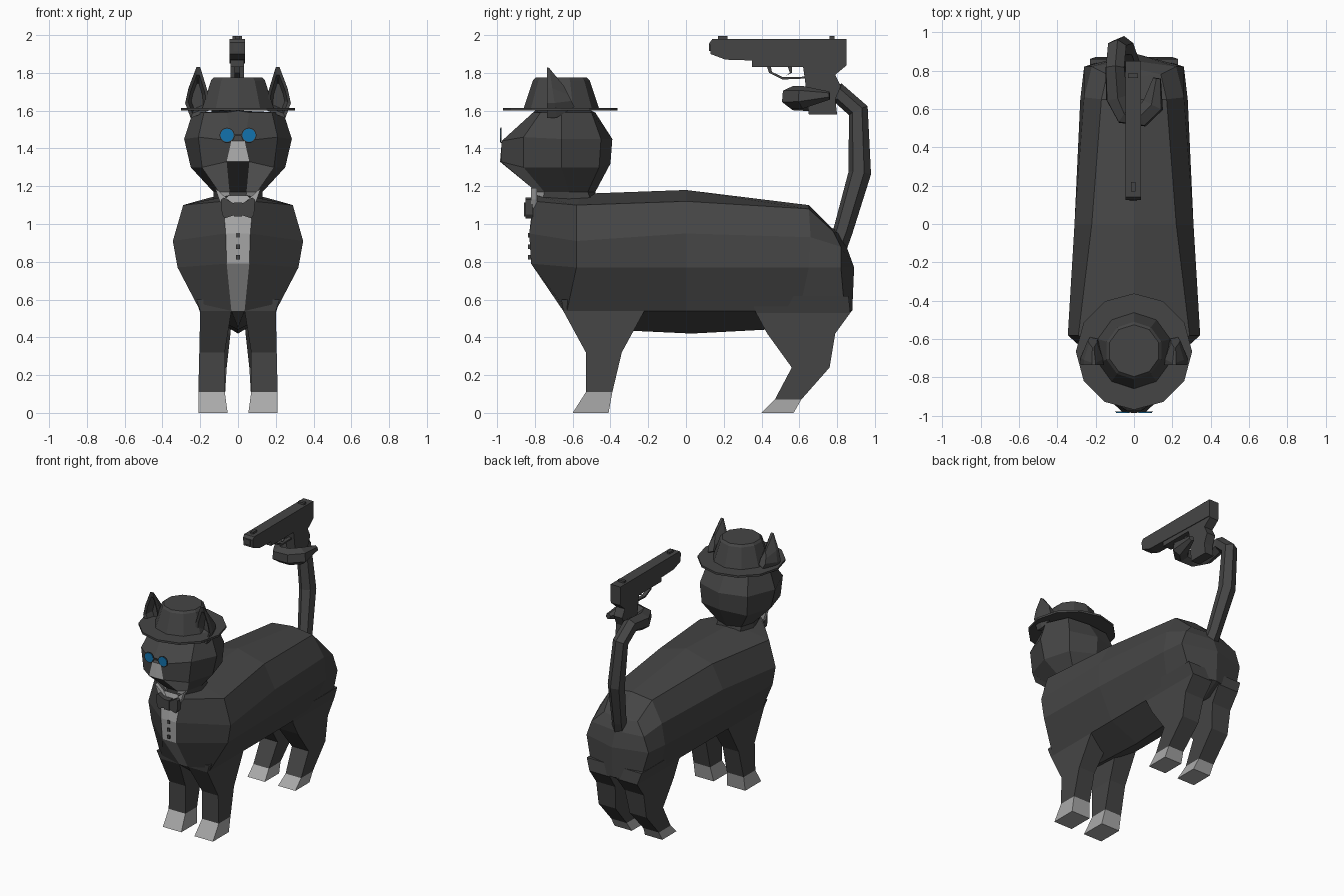
import bpy, bmesh, math
from mathutils import Matrix, Vector

cube = bpy.data.objects.get("Cube")
if cube:
    bpy.data.objects.remove(cube)


def material(name, rgb):
    m = bpy.data.materials.new(name)
    m.use_nodes = True
    m.diffuse_color = (*rgb, 1)
    m.node_tree.nodes["Principled BSDF"].inputs["Base Color"].default_value = (*rgb, 1)
    return m


DARK = material("charcoal", (.06, .06, .06))
LIGHT = material("light grey", (.4, .4, .4))
BLUE = material("lens blue", (.006, .17, .42))


def finish(name, bm, mats, rule=None):
    bmesh.ops.remove_doubles(bm, verts=bm.verts, dist=.0005)
    bmesh.ops.recalc_face_normals(bm, faces=bm.faces)
    if rule:
        for f in bm.faces:
            f.material_index = rule(f.calc_center_median())
    me = bpy.data.meshes.new(name)
    bm.to_mesh(me)
    bm.free()
    for m in mats:
        me.materials.append(m)
    ob = bpy.data.objects.new(name, me)
    bpy.context.collection.objects.link(ob)
    return ob


def skin(bm, rows, closed=False, caps=False):
    """Join rows of points with quads."""
    grid = [[bm.verts.new(p) for p in row] for row in rows]
    n = len(grid[0])
    for a, b in zip(grid, grid[1:]):
        for i in range(n if closed else n - 1):
            j = (i + 1) % n
            bm.faces.new((a[i], a[j], b[j], b[i]))
    if caps:
        bm.faces.new(grid[0])
        bm.faces.new(grid[-1])


def half_skin(name, rows, mats, rule=None):
    """Skin the +x half, then mirror it across the middle."""
    bm = bmesh.new()
    skin(bm, rows)
    bmesh.ops.remove_doubles(bm, verts=bm.verts, dist=.0005)
    bmesh.ops.mirror(bm, geom=bm.verts[:] + bm.edges[:] + bm.faces[:],
                     matrix=Matrix(), axis='X', merge_dist=.0005)
    return finish(name, bm, mats, rule)


def loft(name, rings, mats=(DARK,), rule=None):
    bm = bmesh.new()
    skin(bm, rings, True, True)
    return finish(name, bm, mats, rule)


def prism(name, outline, axis, lo, hi, mat=DARK):
    """Extrude a 2D outline along x or y."""
    place = (lambda p, d: (d, *p)) if axis == 'x' else (lambda p, d: (p[0], d, p[1]))
    return loft(name, [[place(p, d) for p in outline] for d in (lo, hi)], (mat,))


def box(name, x, y, z, mat=DARK):
    return prism(name, [(x[0], z[0]), (x[1], z[0]), (x[1], z[1]), (x[0], z[1])], 'y', *y, mat)


def disc(name, levels, cy, sides=10):
    turn = math.tau / sides
    return loft(name, [[(r * math.sin(i * turn), cy - r * math.cos(i * turn), z)
                        for i in range(sides)] for r, z in levels])


# Body: columns from chest to rump, each running from spine to belly
body = [
    [(0, -.8, 1.15), (0, -.81, 1.12), (0, -.83, .95), (0, -.82, .79), (0, -.65, .54), (0, -.55, .45)],
    [(.05, -.8, 1.15), (.08, -.8, 1.12), (.065, -.83, .95), (.06, -.82, .79), (.035, -.65, .54), (0, -.55, .45)],
    [(0, -.55, 1.16), (.29, -.58, 1.1), (.345, -.58, .91), (.32, -.58, .77), (.2, -.63, .54), (0, -.4, .44)],
    [(0, 0, 1.18), (.22, 0, 1.12), (.31, 0, .95), (.31, 0, .77), (.2, 0, .54), (0, .03, .42)],
    [(0, .65, 1.1), (.17, .65, 1.08), (.26, .66, .93), (.28, .65, .77), (.2, .6, .54), (0, .41, .44)],
    [(0, .77, .98), (.14, .78, .96), (.22, .82, .88), (.26, .82, .77), (.2, .84, .54), (0, .72, .46)],
    [(0, .79, .97), (0, .81, .95), (0, .85, .88), (0, .89, .77), (0, .88, .54), (0, .75, .46)],
]
half_skin("body", body, (DARK, LIGHT),
          lambda c: int(abs(c.x) < .05 and c.y < -.7 and c.z > .6))

# Legs: rings of (z, front y, back y, inner x, outer x)
front = [(.6, -.66, -.18, .04, .22), (.54, -.65, -.22, .035, .2), (.32, -.53, -.34, .07, .205),
         (.11, -.53, -.39, .07, .21), (0, -.6, -.41, .055, .21)]
hind = [(.62, .34, .86, .05, .23), (.53, .37, .87, .03, .2), (.42, .43, .79, .04, .2),
        (.24, .56, .76, .06, .2), (.07, .47, .61, .07, .2), (0, .4, .57, .055, .2)]
for part, rings, paw in (("front", front, .11), ("hind", hind, .07)):
    for side, s in (("left", 1), ("right", -1)):
        loft(f"{part}_{side}_leg",
             [[(s * xi, a, z), (s * xo, a, z), (s * xo, b, z), (s * xi, b, z)]
              for z, a, b, xi, xo in rings],
             (DARK, LIGHT), lambda c: int(c.z < paw))

# Head: levels from crown to chin, each running from nose to nape
head = [
    [(0, -.8, 1.6), (0, -.8, 1.6), (0, -.66, 1.6), (0, -.66, 1.6), (0, -.5, 1.6), (0, -.5, 1.6)],
    [(0, -.81, 1.59), (.06, -.81, 1.59), (.18, -.77, 1.59), (.24, -.66, 1.59), (.17, -.5, 1.59), (0, -.48, 1.59)],
    [(0, -.975, 1.44), (.035, -.975, 1.44), (.21, -.86, 1.46), (.285, -.66, 1.45), (.2, -.45, 1.45), (0, -.39, 1.45)],
    [(0, -.985, 1.33), (.06, -.98, 1.33), (.19, -.86, 1.3), (.25, -.66, 1.3), (.19, -.46, 1.3), (0, -.4, 1.32)],
    [(0, -.79, 1.17), (.045, -.79, 1.17), (.1, -.75, 1.17), (.13, -.62, 1.17), (.1, -.52, 1.17), (0, -.48, 1.17)],
    [(0, -.79, 1.12), (.04, -.79, 1.12), (.08, -.76, 1.12), (.13, -.62, 1.12), (.1, -.5, 1.12), (0, -.48, 1.12)],
]


def head_colour(c):
    bridge = abs(c.x) < .04 and 1.34 < c.z < 1.42 and c.y < -.9
    muzzle = .04 < abs(c.x) < .13 and c.z < 1.3 and c.y < -.77
    return int(bridge or muzzle)


half_skin("head", head, (DARK, LIGHT), head_colour)

# Hat
disc("hat_brim", [(.303, 1.6), (.303, 1.615)], -.665, 12)
disc("hat_crown", [(.2, 1.61), (.15, 1.76), (.135, 1.775)], -.66)

# Ears: hollow front outline drawn back to a ridge
outline = [(.155, 1.6), (.16, 1.7), (.2, 1.83), (.22, 1.83), (.262, 1.72), (.28, 1.64), (.25, 1.56)]
mid = Vector((.215, 1.66))
for side, s in (("left", 1), ("right", -1)):
    def ear_ring(k, y, lean=0):
        pts = [mid + (Vector(p) - mid) * k for p in outline]
        return [(s * p.x, y + lean * (p.y - 1.6), p.y) for p in pts]
    loft(f"{side}_ear", [ear_ring(.5, -.67), ear_ring(.75, -.725), ear_ring(1, -.735),
                         ear_ring(.97, -.69, -.15), ear_ring(.4, -.58, -.5)])

# Round spectacles
for side, s in (("left", 1), ("right", -1)):
    for part, r, y, m in (("rim", .04, -.981, DARK), ("lens", .035, -.985, BLUE)):
        ring = [(s * .058 + r * math.cos(a * math.tau / 16), 1.47 + r * math.sin(a * math.tau / 16))
                for a in range(16)]
        prism(f"{side}_{part}", ring, 'y', y, y + .005, m)
box("spectacle_bridge", (-.03, .03), (-.982, -.977), (1.465, 1.475))

# Collar, bow tie and buttons
for side, s in (("left", 1), ("right", -1)):
    prism(f"{side}_collar", [(s * .02, 1.1), (s * .12, 1.19), (s * .1, 1.13), (s * .075, 1.08)],
          'y', -.82, -.79, LIGHT)
wing = [(.025, 1.11), (.075, 1.14), (.09, 1.13), (.085, 1.05), (.07, 1.03), (.025, 1.045)]
prism("bow_tie", wing + [(-x, z) for x, z in reversed(wing)], 'y', -.85, -.81)
box("bow_knot", (-.022, .022), (-.857, -.81), (1.04, 1.115))
for i, z in enumerate((.94, .88, .825)):
    box(f"button_{i + 1}", (-.01, .01), (-.836, -.818), (z - .012, z + .012))

# Tail curling around the grip
path = [(0, .78, .83, 1), (-.02, .83, .96, .95), (-.06, .92, 1.27, 1.1), (-.09, .912, 1.6, 1),
        (-.1, .81, 1.69, 1), (-.09, .66, 1.66, 1.15), (-.05, .57, 1.66, 1.05),
        (.04, .56, 1.67, 1.1), (.1, .62, 1.67, 1.1), (.12, .76, 1.68, .4)]
curve = bpy.data.curves.new("tail_path", 'CURVE')
curve.dimensions = '3D'
curve.bevel_depth = .055
curve.bevel_resolution = 1
curve.use_fill_caps = True
spline = curve.splines.new('POLY')
spline.use_smooth = False
spline.points.add(len(path) - 1)
for p, (x, y, z, r) in zip(spline.points, path):
    p.co, p.radius = (x, y, z, 1), r
helper = bpy.data.objects.new("tail_path", curve)
bpy.context.collection.objects.link(helper)
bpy.context.view_layer.update()
bm = bmesh.new()
bm.from_mesh(helper.evaluated_get(bpy.context.evaluated_depsgraph_get()).to_mesh())
bpy.data.objects.remove(helper)
finish("tail", bm, (DARK,))

# Pistol: slide, frame with grip, guard, trigger and sights
prism("pistol_slide", [(.13, 1.9), (.21, 1.87), (.85, 1.85), (.85, 1.98), (.14, 1.98), (.125, 1.96)],
      'x', -.045, .037)
prism("pistol_frame", [(.35, 1.83), (.62, 1.83), (.63, 1.76), (.65, 1.58), (.8, 1.58), (.79, 1.66),
                       (.82, 1.73), (.79, 1.79), (.85, 1.84), (.85, 1.87), (.35, 1.87)],
      'x', -.04, .032)
prism("trigger_guard", [(.43, 1.83), (.44, 1.8), (.51, 1.765), (.63, 1.77), (.63, 1.78),
                        (.515, 1.777), (.455, 1.805), (.45, 1.83)], 'x', -.018, .01)
prism("trigger", [(.54, 1.83), (.55, 1.8), (.53, 1.785), (.56, 1.8), (.56, 1.83)], 'x', -.012, .004)
box("front_sight", (-.015, .007), (.17, .22), (1.97, 1.995))
box("rear_sight", (-.03, .022), (.76, .785), (1.97, 1.995))
box("muzzle", (-.024, .016), (.121, .15), (1.915, 1.955))
